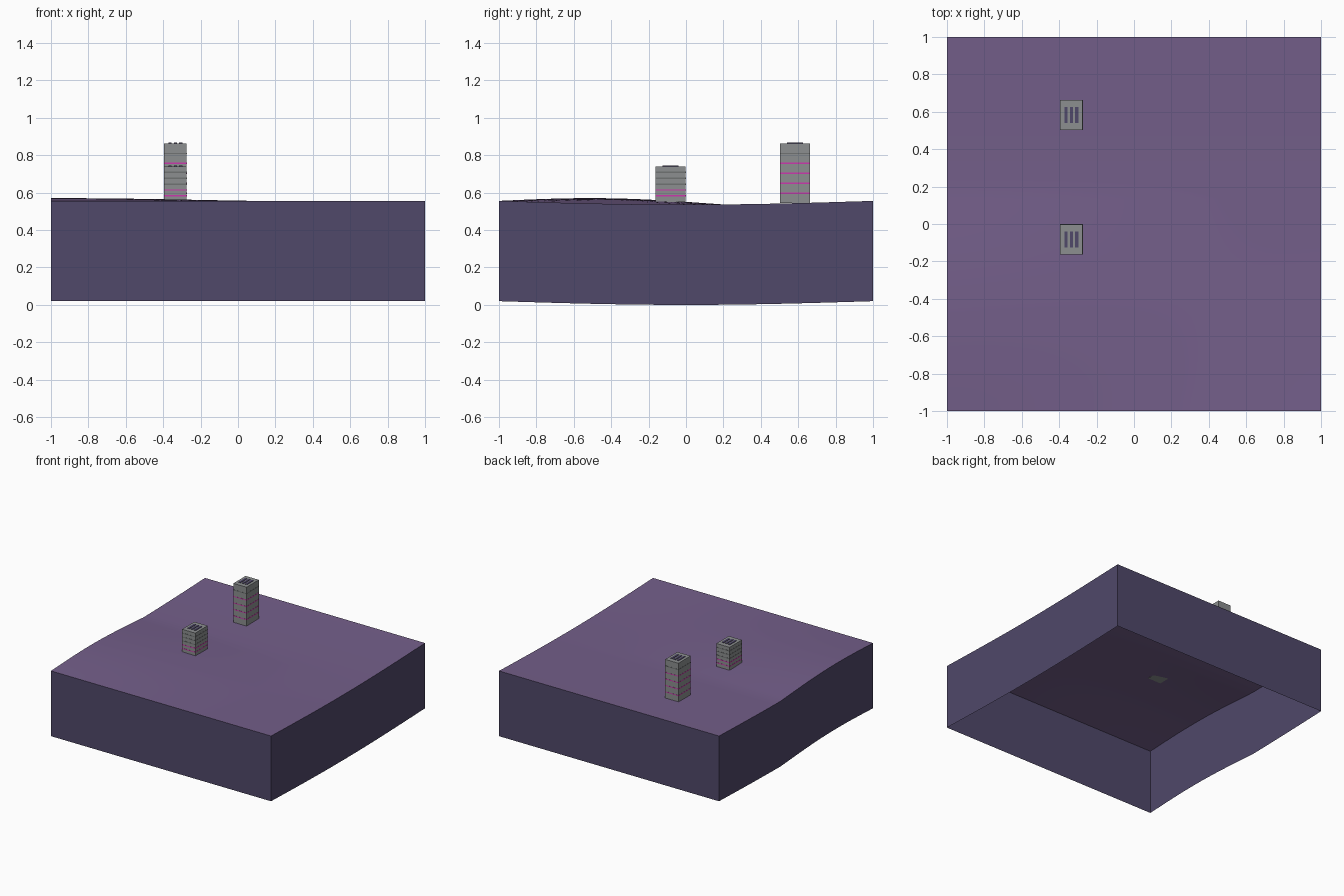
import bpy
import bmesh
from math import sin, cos, pi

if "Cube" in bpy.data.objects:
    bpy.data.objects.remove(bpy.data.objects["Cube"], do_unlink=True)


def material(name, color):
    mat = bpy.data.materials.new(name)
    mat.use_nodes = True
    mat.diffuse_color = (*color, 1)
    mat.node_tree.nodes["Principled BSDF"].inputs["Base Color"].default_value = (*color, 1)
    return mat


PURPLE = material("purple_ground", (0.174, 0.114, 0.254))
INDIGO = material("dark_indigo", (0.08, 0.065, 0.144))
GREY = material("concrete_grey", (0.262, 0.275, 0.279))
MAGENTA = material("magenta_light", (0.6, 0.04, 0.42))
DIM = material("dim_grey", (0.16, 0.17, 0.17))

SKIRT = 0.536


def ground_height(x, y):
    """Shallow valley with a low ridge fading towards +x."""
    valley = 0.02 * cos(pi * y / 2)
    ridge = 0.03 * max(0, cos(pi * (y + 0.4) / 1.2)) if y < 0.2 else 0
    return 0.556 - valley + ridge * (0.5 - 0.5 * sin(pi * x / 2))


def finish(name, bm, mats):
    mesh = bpy.data.meshes.new(name)
    bm.to_mesh(mesh)
    bm.free()
    for mat in mats:
        mesh.materials.append(mat)
    obj = bpy.data.objects.new(name, mesh)
    bpy.context.collection.objects.link(obj)
    return obj


def box(name, center, size, mat):
    bm = bmesh.new()
    bmesh.ops.create_cube(bm, size=1)
    bmesh.ops.scale(bm, vec=size, verts=bm.verts)
    bmesh.ops.translate(bm, vec=center, verts=bm.verts)
    return finish(name, bm, [mat])


# Rolling ground with an open-bottomed skirt that follows its edge
bm = bmesh.new()
bmesh.ops.create_grid(bm, x_segments=30, y_segments=30, size=1)
for v in bm.verts:
    v.co.z = ground_height(v.co.x, v.co.y)
rim = [e for e in bm.edges if e.is_boundary]
skirt = bmesh.ops.extrude_edge_only(bm, edges=rim)["geom"]
for item in skirt:
    if isinstance(item, bmesh.types.BMVert):
        item.co.z -= SKIRT
    elif isinstance(item, bmesh.types.BMFace):
        item.material_index = 1
bmesh.ops.recalc_face_normals(bm, faces=bm.faces)
bm.normal_update()
if sum(f.normal.z for f in bm.faces) < 0:
    bmesh.ops.reverse_faces(bm, faces=bm.faces)
for f in bm.faces:
    f.smooth = True
for e in bm.edges:
    if len({f.material_index for f in e.link_faces}) > 1:
        e.smooth = False
    elif len(e.link_faces) == 2 and e.calc_face_angle() > 0.6:
        e.smooth = False
finish("ground", bm, [PURPLE, INDIGO])


# Towers with floor bands and roof slats
def tower(name, x, y, top, lit):
    base = ground_height(x, y)
    height = top - base
    width, depth = 0.12, 0.16
    box(name, (x, y, base + height / 2), (width, depth, height), GREY)
    for floor in range(1, 6):
        z = base + height * floor / 6
        box(f"{name}_band_{floor}", (x, y, z), (width + 0.002, depth + 0.002, 0.007),
            MAGENTA if floor <= lit else DIM)
    for i in (-1, 0, 1):
        box(f"{name}_roof_slat_{i + 2}", (x + i * 0.029, y, top + 0.001),
            (0.017, 0.085, 0.006), INDIGO)


tower("short_tower", -0.335, -0.082, 0.74, 2)
tower("tall_tower", -0.335, 0.583, 0.863, 4)
